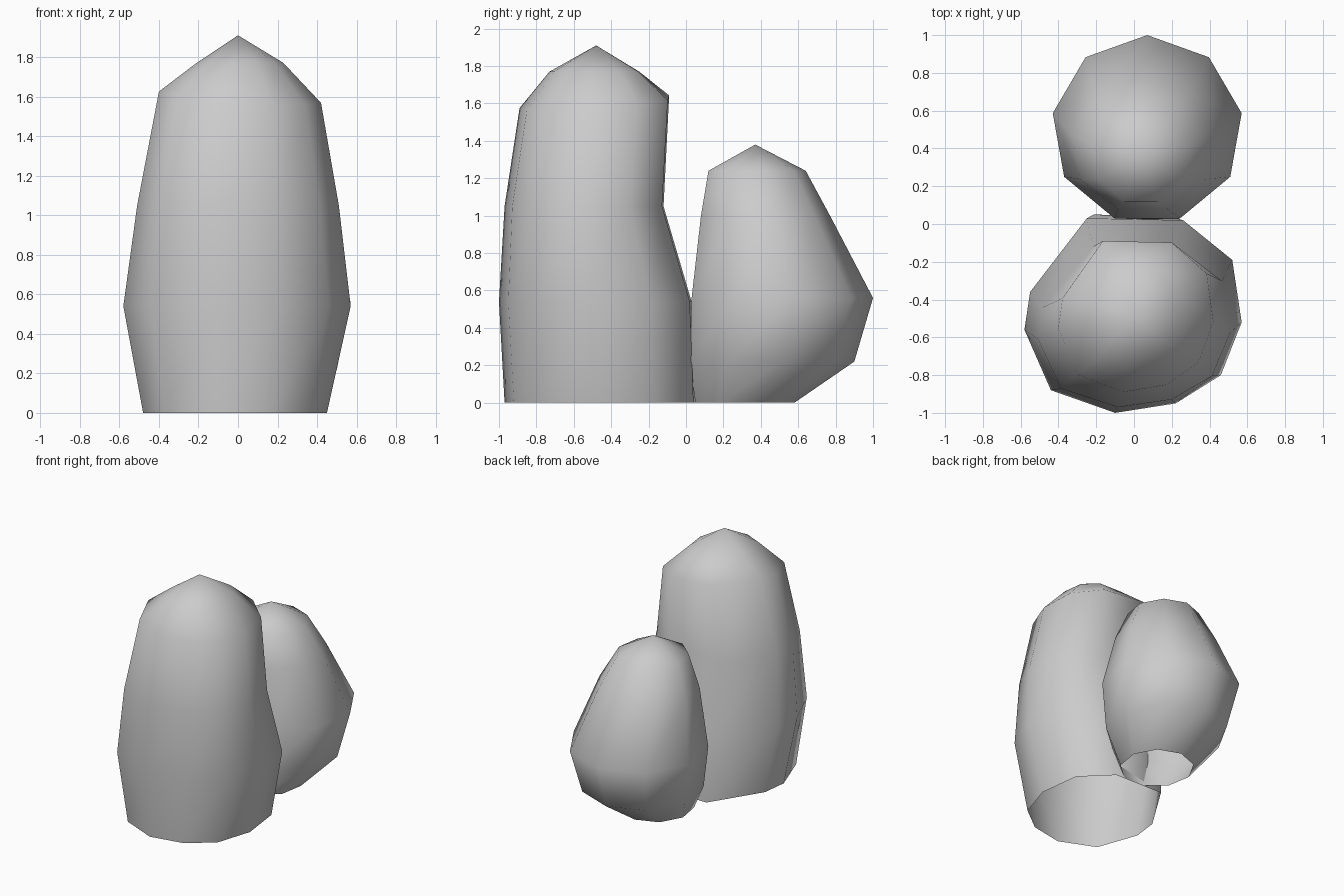
import bpy, bmesh, math

if "Cube" in bpy.data.objects:
    bpy.data.objects.remove(bpy.data.objects["Cube"])


def rock(name, outline, rings, tip):
    """Skin an outline through rings of (z, xmin, xmax, ymin, ymax, tilt_x, tilt_y); open base."""
    xs, ys = [p[0] for p in outline], [p[1] for p in outline]
    bm = bmesh.new()
    loops = []
    for z, x0, x1, y0, y1, tx, ty in rings:
        loop = []
        for px, py in outline:
            u = (px - min(xs)) / (max(xs) - min(xs))
            v = (py - min(ys)) / (max(ys) - min(ys))
            loop.append(bm.verts.new((x0 + u * (x1 - x0), y0 + v * (y1 - y0),
                                      z + tx * (2 * u - 1) + ty * (2 * v - 1))))
        loops.append(loop)
    n = len(outline)
    for a, b in zip(loops, loops[1:]):
        for i in range(n):
            j = (i + 1) % n
            bm.faces.new((a[i], a[j], b[j], b[i]))
    top = bm.verts.new(tip)
    for i in range(n):
        bm.faces.new((loops[-1][i], loops[-1][(i + 1) % n], top))
    for f in bm.faces:
        f.smooth = True
    mesh = bpy.data.meshes.new(name)
    bm.to_mesh(mesh)
    bm.free()
    obj = bpy.data.objects.new(name, mesh)
    bpy.context.collection.objects.link(obj)
    return obj


# Tall front rock: irregular outline, anticlockwise from the right
tall_outline = [(0.57, -0.52), (0.52, -0.19), (0.26, 0.02), (-0.25, 0.03), (-0.55, -0.36),
                (-0.58, -0.56), (-0.44, -0.88), (-0.10, -1.0), (0.22, -0.95), (0.46, -0.80)]
rock("tall_rock", tall_outline, [
    (0.00, -0.48, 0.45, -0.97, 0.05, 0, 0),
    (0.54, -0.58, 0.57, -1.00, 0.03, 0, 0),
    (1.05, -0.51, 0.51, -0.97, -0.12, 0, 0),
    (1.60, -0.40, 0.42, -0.89, -0.09, -0.03, 0.03),
    (1.77, -0.21, 0.23, -0.73, -0.25, 0, 0),
], (0, -0.48, 1.91))

# Short back rock: nine-sided, leaning forward and tucked in at the base
short_outline = [(math.cos(math.radians(90 + 40 * i)), math.sin(math.radians(90 + 40 * i)))
                 for i in range(9)]
rock("short_rock", short_outline, [
    (0.00, -0.22, 0.30, 0.05, 0.58, 0, 0),
    (0.22, -0.36, 0.50, 0.02, 0.90, 0, 0),
    (0.56, -0.43, 0.57, 0.03, 1.00, 0, 0),
    (1.00, -0.33, 0.42, 0.08, 0.77, 0, 0),
    (1.24, -0.22, 0.29, 0.12, 0.64, 0, 0),
], (0.03, 0.37, 1.38))
